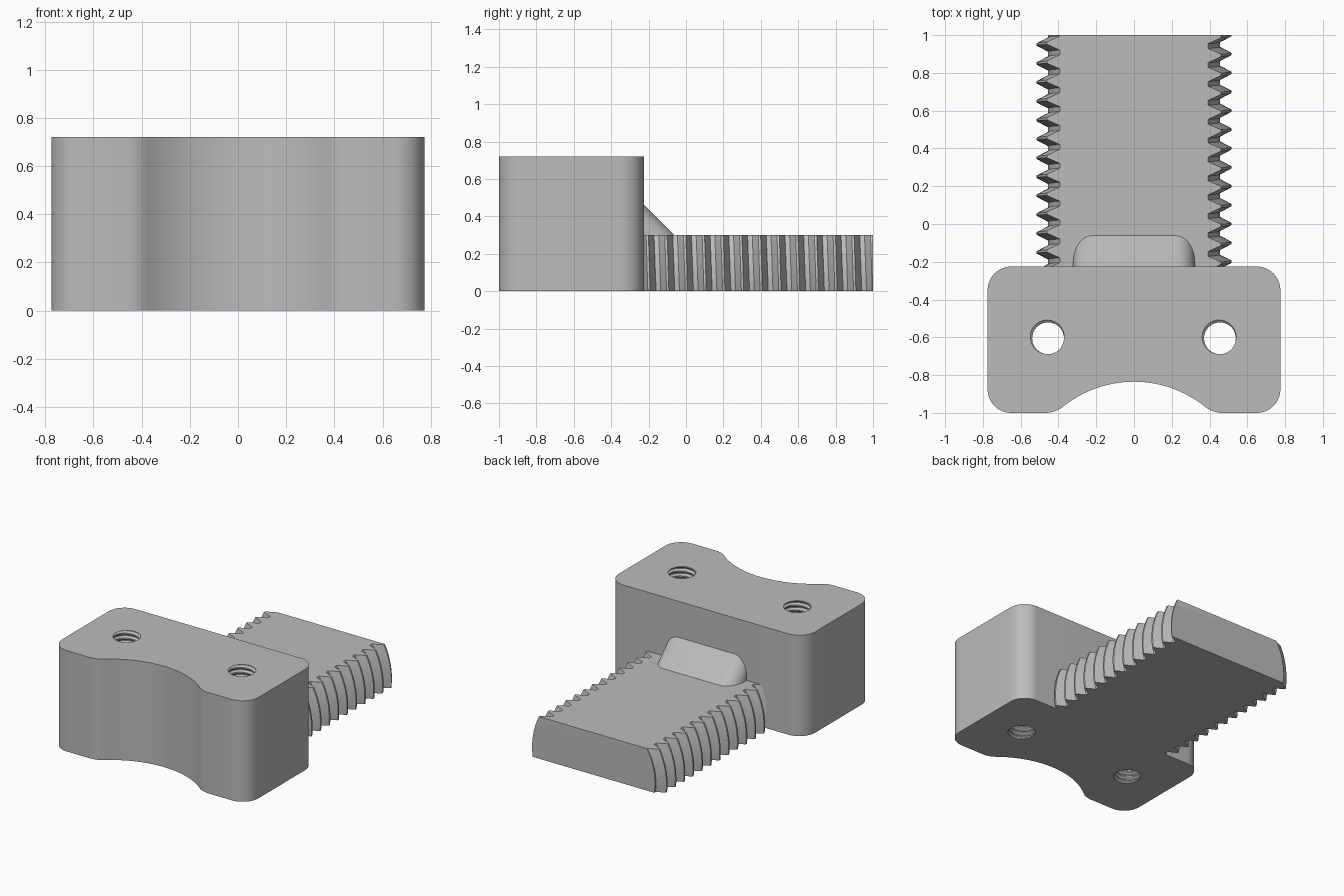
import bpy, bmesh, math
from mathutils import Matrix, Vector

if "Cube" in bpy.data.objects:
    bpy.data.objects.remove(bpy.data.objects["Cube"])

grey = bpy.data.materials.new("plain grey")
grey.use_nodes = True
colour = (0.5, 0.5, 0.5, 1)
grey.diffuse_color = colour
grey.node_tree.nodes["Principled BSDF"].inputs["Base Color"].default_value = colour


def make_object(name, bm):
    bmesh.ops.recalc_face_normals(bm, faces=bm.faces[:])
    mesh = bpy.data.meshes.new(name)
    bm.to_mesh(mesh)
    bm.free()
    mesh.materials.append(grey)
    obj = bpy.data.objects.new(name, mesh)
    bpy.context.collection.objects.link(obj)
    return obj


def extrude(name, outline, vector):
    bm = bmesh.new()
    face = bm.faces.new([bm.verts.new(p) for p in outline])
    grown = bmesh.ops.extrude_face_region(bm, geom=[face])["geom"]
    verts = [g for g in grown if isinstance(g, bmesh.types.BMVert)]
    bmesh.ops.translate(bm, verts=verts, vec=vector)
    return make_object(name, bm)


def screw(name, crest, root, pitch, start, turns, segments):
    """Closed right-handed helical thread along local z."""
    profile = [(-1 / 16, crest), (1 / 16, crest), (3 / 8, root), (5 / 8, root)]
    m, rows = len(profile), len(profile) * turns
    bm = bmesh.new()
    grid = []
    for p in range(rows + 1):
        u, r = profile[p % m]
        ring = []
        for i in range(segments):
            t = i / segments
            a = math.tau * t
            ring.append(bm.verts.new((r * math.cos(a), r * math.sin(a),
                                      start + pitch * (p // m + u + t))))
        grid.append(ring)
    for p in range(rows):
        for i in range(segments):
            j, q = (i + 1, p) if i + 1 < segments else (0, p + m)
            if q < rows:
                bm.faces.new((grid[p][i], grid[q][j], grid[q + 1][j], grid[p + 1][i]))
    # Fan caps over both open ends
    middle = start + pitch * turns / 2
    rim = [e for e in bm.edges if e.is_boundary]
    for side in (-1, 1):
        edges = [e for e in rim if (e.verts[0].co.z - middle) * side > 0]
        height = sum(e.verts[0].co.z for e in edges) / len(edges)
        centre = bm.verts.new((0, 0, height))
        for e in edges:
            bm.faces.new((e.verts[0], e.verts[1], centre))
    return make_object(name, bm)


def boolean(target, tool, operation):
    mod = target.modifiers.new("cut", 'BOOLEAN')
    mod.object, mod.operation, mod.solver = tool, operation, 'EXACT'
    bpy.context.view_layer.objects.active = target
    bpy.ops.object.modifier_apply(modifier=mod.name)
    bpy.data.objects.remove(tool)


def arc(cx, cy, r, a0, a1, n):
    angles = [math.radians(a0 + (a1 - a0) * k / n) for k in range(n + 1)]
    return [(cx + r * math.cos(a), cy + r * math.sin(a)) for a in angles]


# Block: rounded rectangle with a scooped front, mirrored half outline
half_w, back, front, height = 0.775, -0.225, -1.0, 0.72
corner, scoop, fillet, apex = 0.125, 0.6, 0.15, -0.835
scoop_y = apex - scoop
fillet_y = front + fillet
fillet_x = math.sqrt((scoop + fillet) ** 2 - (fillet_y - scoop_y) ** 2)
tangent = math.degrees(math.atan2(fillet_y - scoop_y, fillet_x))
half = arc(0, scoop_y, scoop, 90, tangent, 20)
half += arc(fillet_x, fillet_y, fillet, 180 + tangent, 270, 8)[1:]
half += arc(half_w - corner, front + corner, corner, -90, 0, 12)
half += arc(half_w - corner, back - corner, corner, 0, 90, 12)
outline = half + [(-x, y) for x, y in reversed(half[1:])]
block = extrude("block", [(x, y, 0) for x, y in outline], (0, 0, height))

# Two threaded holes through the block
hole_pitch = 0.035
for x in (-0.455, 0.455):
    tap = screw("hole_cutter", 0.098, 0.084, hole_pitch,
                height - hole_pitch * 24.35, 28, 40)
    tap.data.transform(Matrix.Translation((x, -0.605, 0)))
    boolean(block, tap, 'DIFFERENCE')

# Shank: big thread trimmed flat on top, bottom and end
shank = screw("threaded_shank", 0.515, 0.455, 0.1, -0.5, 18, 80)
shank.data.transform(Matrix.Translation((0, 0, 0.07)) @ Matrix.Rotation(-math.pi / 2, 4, 'X'))
trim = extrude("shank_trim", [(-1, back, 0), (1, back, 0), (1, 1, 0), (-1, 1, 0)], (0, 0, 0.3))
boolean(shank, trim, 'INTERSECT')

# Gusset: wedge with rounded sloping sides
w, depth = 0.322, 0.163
gusset = extrude("gusset", [(-w, back, 0.3), (-w, back + depth, 0.3), (-w, back, 0.3 + depth)],
                 (2 * w, 0, 0))
bm = bmesh.new()
bm.from_mesh(gusset.data)
slopes = []
for e in bm.edges:
    d = e.verts[0].co - e.verts[1].co
    if abs(d.x) < 0.001 and abs(d.y) > 0.01 and abs(d.z) > 0.01:
        slopes.append(e)
bmesh.ops.bevel(bm, geom=slopes, offset=0.1, segments=12, profile=0.5,
                affect='EDGES', clamp_overlap=False)
bm.to_mesh(gusset.data)
bm.free()

# Smooth curved walls, keep edges sharp
bpy.ops.object.select_all(action='DESELECT')
for obj in (block, shank, gusset):
    obj.select_set(True)
bpy.context.view_layer.objects.active = block
bpy.ops.object.shade_smooth_by_angle(angle=math.radians(30))
